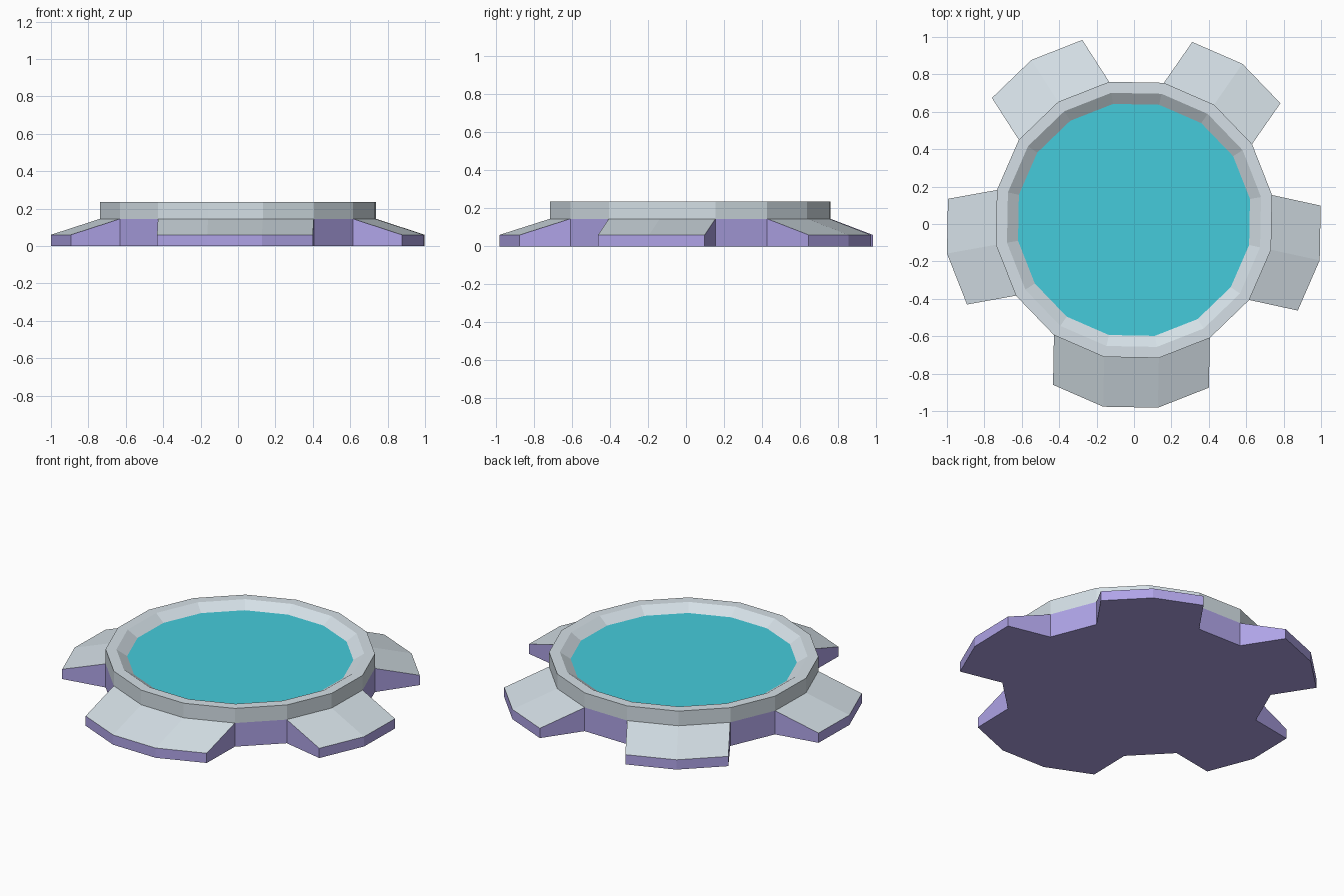
import bpy, bmesh, math

if "Cube" in bpy.data.objects:
    bpy.data.objects.remove(bpy.data.objects["Cube"])

SIDES, START, CY = 16, 10.2, 0.022
R_OUT, R_IN, R_PANEL = 0.75, 0.69, 0.63
Z_LIP, Z_BODY, Z_TOP, Z_PANEL = 0.06, 0.145, 0.235, 0.195
REACH = 0.266


def material(name, color):
    m = bpy.data.materials.new(name)
    m.diffuse_color = (*color, 1)
    m.use_nodes = True
    m.node_tree.nodes["Principled BSDF"].inputs["Base Color"].default_value = m.diffuse_color
    return m


STEEL = material("pale_steel", (0.66, 0.74, 0.79))
VIOLET = material("violet", (0.43, 0.37, 0.80))
TEAL = material("teal", (0.06, 0.60, 0.71))


def angle(k):
    return math.radians(START + k * 360 / SIDES)


def point(k, r):
    return (r * math.cos(angle(k)), CY + r * math.sin(angle(k)))


def finish(bm, name, mats):
    mesh = bpy.data.meshes.new(name)
    bm.to_mesh(mesh)
    bm.free()
    for m in mats:
        mesh.materials.append(m)
    ob = bpy.data.objects.new(name, mesh)
    bpy.context.collection.objects.link(ob)
    return ob


# Base: body with five sloped tabs pushed out from groups of sides
bm = bmesh.new()
outline = []
for first, last in ((1, 3), (4, 6), (7, 9), (10, 13), (14, 16)):
    mid = angle((first + last) / 2)
    dx, dy = REACH * math.cos(mid), REACH * math.sin(mid)
    inner = [bm.verts.new((*point(k, R_OUT), Z_BODY)) for k in range(first, last + 1)]
    outer = [bm.verts.new((v.co.x + dx, v.co.y + dy, Z_LIP)) for v in inner]
    for i in range(len(inner) - 1):
        bm.faces.new((inner[i], outer[i], outer[i + 1], inner[i + 1]))
    outline += [inner[0], *outer, inner[-1]]

# Violet walls and underside
bottom = [bm.verts.new((v.co.x, v.co.y, 0)) for v in outline]
n = len(outline)
for i in range(n):
    j = (i + 1) % n
    bm.faces.new((bottom[i], bottom[j], outline[j], outline[i])).material_index = 1
bm.faces.new(bottom[::-1]).material_index = 1
finish(bm, "tabbed_base", [STEEL, VIOLET])

# Rim: vertical outside, flat top, bevelled inside
bm = bmesh.new()
profile = ((R_OUT, Z_BODY), (R_OUT, Z_TOP), (R_IN, Z_TOP), (R_PANEL, Z_PANEL))
rings = [[bm.verts.new((*point(k, r), z)) for k in range(SIDES)] for r, z in profile]
for a, b in zip(rings, rings[1:]):
    for k in range(SIDES):
        j = (k + 1) % SIDES
        bm.faces.new((a[k], a[j], b[j], b[k]))
finish(bm, "rim", [STEEL])

# Recessed centre panel
bm = bmesh.new()
bm.faces.new([bm.verts.new((*point(k, R_PANEL), Z_PANEL)) for k in range(SIDES)])
finish(bm, "centre_panel", [TEAL])
